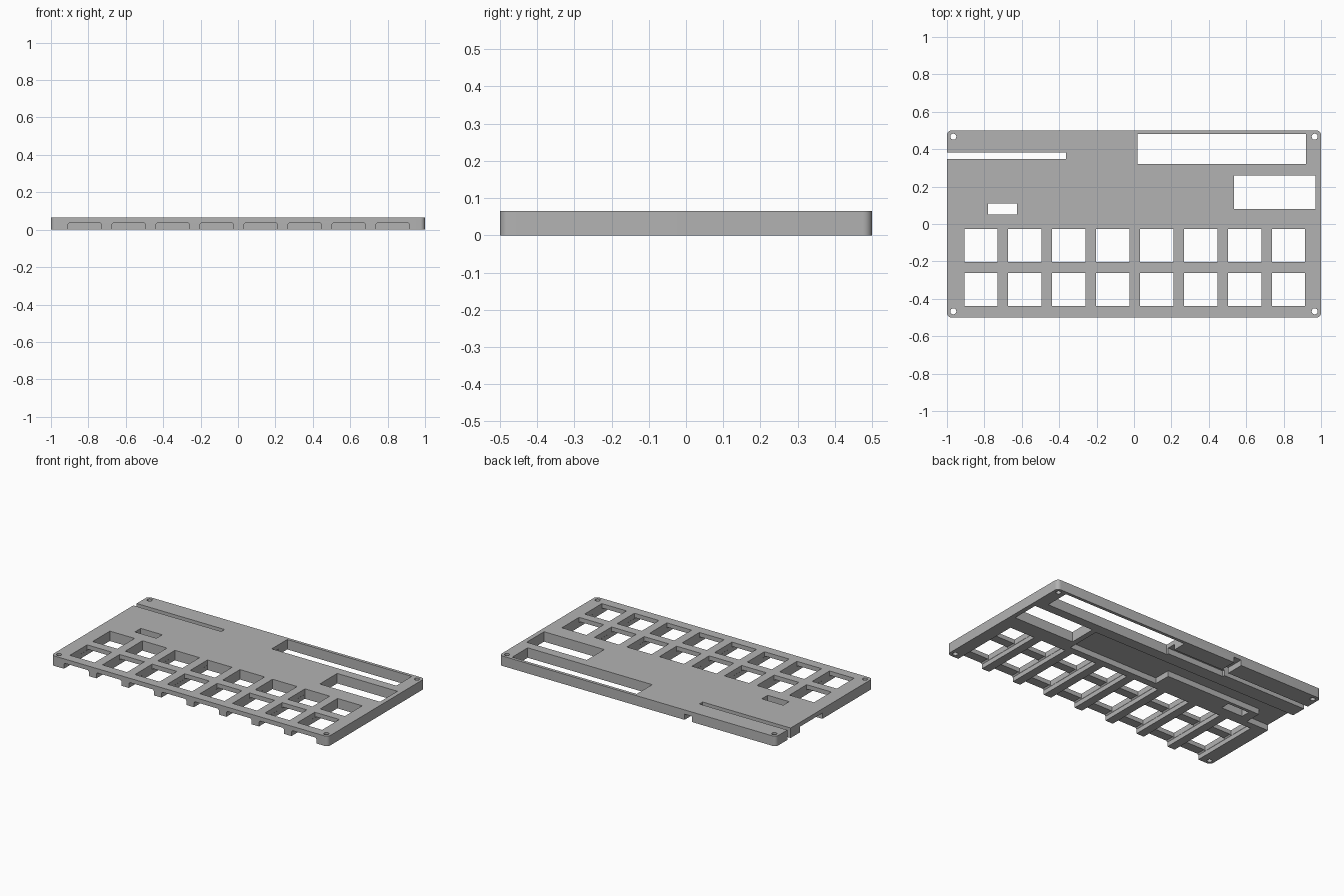
import bpy, bmesh, math

if "Cube" in bpy.data.objects:
    bpy.data.objects.remove(bpy.data.objects["Cube"], do_unlink=True)

HEIGHT = 0.065
RECESS = 0.037
PITCH = 0.235
KEY = 0.178
COLUMNS = [0.004 + PITCH * (i - 3.5) for i in range(8)]
ROWS = (-0.115, -0.35)

grey = bpy.data.materials.new("plain grey")
grey.use_nodes = True
grey.diffuse_color = (0.45, 0.45, 0.45, 1)
grey.node_tree.nodes["Principled BSDF"].inputs["Base Color"].default_value = grey.diffuse_color


def prism(bm, points, direction):
    """Extrude a closed outline along a vector."""
    face = bm.faces.new([bm.verts.new(p) for p in points])
    out = bmesh.ops.extrude_face_region(bm, geom=[face])
    moved = [g for g in out["geom"] if isinstance(g, bmesh.types.BMVert)]
    bmesh.ops.translate(bm, verts=moved, vec=direction)


def box(bm, x0, x1, y0, y1, z0=-0.05, z1=0.15):
    prism(bm, [(x0, y0, z0), (x1, y0, z0), (x1, y1, z0), (x0, y1, z0)], (0, 0, z1 - z0))


def disc(x, y, r, z, n=24):
    return [(x + r * math.cos(math.tau * i / n), y + r * math.sin(math.tau * i / n), z) for i in range(n)]


def make_object(name, bm):
    bmesh.ops.recalc_face_normals(bm, faces=bm.faces)
    mesh = bpy.data.meshes.new(name)
    bm.to_mesh(mesh)
    bm.free()
    mesh.materials.append(grey)
    obj = bpy.data.objects.new(name, mesh)
    bpy.context.collection.objects.link(obj)
    return obj


# Plate with rounded corners
bm = bmesh.new()
R = 0.025
outline = []
for sx, sy, start in ((1, 1, 0), (-1, 1, 90), (-1, -1, 180), (1, -1, 270)):
    for k in range(7):
        a = math.radians(start + 15 * k)
        outline.append((sx * (1 - R) + R * math.cos(a), sy * (0.5 - R) + R * math.sin(a), 0))
prism(bm, outline, (0, 0, HEIGHT))
plate = make_object("top_plate", bm)

# Openings: keys, displays, switch, side slot and screw holes
holes = bmesh.new()
h = KEY / 2
for x in COLUMNS:
    for y in ROWS:
        box(holes, x - h, x + h, y - h, y + h)
box(holes, 0.02, 0.92, 0.32, 0.48)
box(holes, 0.535, 0.97, 0.08, 0.26)
box(holes, -0.78, -0.625, 0.05, 0.11)
box(holes, -1.1, -0.364, 0.348, 0.382)
for sx in (-1, 1):
    for sy in (-1, 1):
        prism(holes, disc(sx * 0.966, sy * 0.467, 0.016, -0.05), (0, 0, 0.2))

# Key channels underneath, open at the front
channels = bmesh.new()
w, c = h + 0.001, 0.008
for x in COLUMNS:
    section = [(x - w, -0.6, -0.05), (x + w, -0.6, -0.05), (x + w, -0.6, RECESS - c),
               (x + w - c, -0.6, RECESS), (x - w + c, -0.6, RECESS), (x - w, -0.6, RECESS - c)]
    prism(channels, section, (0, 0.574, 0))

# Stepped wiring pocket underneath, open at the left end
pocket = bmesh.new()
steps = [(0.5, 0.02), (0.5, 0.25), (-1.1, 0.25), (-1.1, 0.02), (-0.84, 0.02),
         (-0.84, 0.13), (-0.15, 0.13), (-0.15, 0.02)]
prism(pocket, [(x, y, -0.05) for x, y in steps], (0, 0, 0.05 + RECESS))

# Cable channel from the wide opening to the back edge
cable = bmesh.new()
path = [(0.1, 0.333), (0.1, 0.39), (-0.34, 0.39), (-0.34, 0.6), (-0.395, 0.6), (-0.395, 0.333)]
prism(cable, [(x, y, -0.05) for x, y in path], (0, 0, 0.05 + RECESS))

cutters = [make_object("opening_cutter", holes), make_object("channel_cutter", channels),
           make_object("pocket_cutter", pocket), make_object("cable_cutter", cable)]
for cutter in cutters:
    cutter.hide_render = True
    mod = plate.modifiers.new(cutter.name, "BOOLEAN")
    mod.operation = "DIFFERENCE"
    mod.solver = "EXACT"
    mod.object = cutter

# Bake the cuts and drop the cutters
bpy.context.view_layer.update()
result = bpy.data.meshes.new_from_object(plate.evaluated_get(bpy.context.evaluated_depsgraph_get()))
plate.modifiers.clear()
plate.data = result
for cutter in cutters:
    bpy.data.objects.remove(cutter, do_unlink=True)

bpy.ops.object.select_all(action="DESELECT")
plate.select_set(True)
bpy.context.view_layer.objects.active = plate
bpy.ops.object.shade_smooth_by_angle(angle=math.radians(30))
